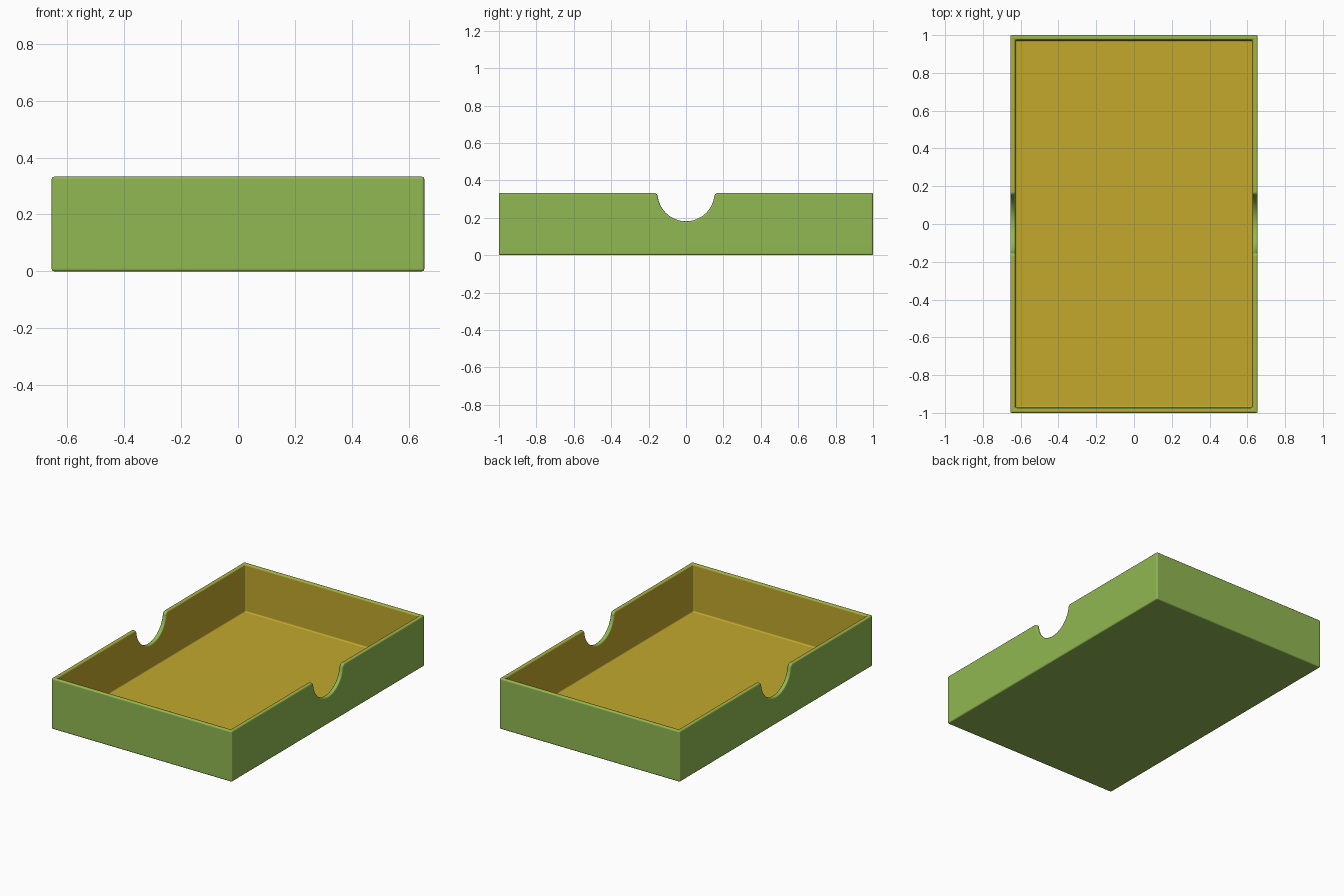
import bpy, bmesh
from math import sin, cos, pi, sqrt, asin

cube = bpy.data.objects.get("Cube")
if cube:
    bpy.data.objects.remove(cube, do_unlink=True)

HX, HY, H = 0.655, 1.0, 0.333     # half width, half length, height
WALL, FLOOR = 0.027, 0.022
NOTCH_R, LIP_R = 0.152, 0.022     # thumb notch and its rounded lips
BEVEL = 0.009


def material(name, rgb):
    m = bpy.data.materials.new(name)
    m.use_nodes = True
    m.diffuse_color = (*rgb, 1)
    m.node_tree.nodes["Principled BSDF"].inputs["Base Color"].default_value = (*rgb, 1)
    return m


def prism(name, profile, half_width):
    """Extrude a closed (y, z) outline along x."""
    bm = bmesh.new()
    face = bm.faces.new([bm.verts.new((-half_width, y, z)) for y, z in profile])
    out = bmesh.ops.extrude_face_region(bm, geom=[face])
    moved = [g for g in out["geom"] if isinstance(g, bmesh.types.BMVert)]
    bmesh.ops.translate(bm, verts=moved, vec=(2 * half_width, 0, 0))
    bmesh.ops.recalc_face_normals(bm, faces=bm.faces)
    mesh = bpy.data.meshes.new(name)
    bm.to_mesh(mesh)
    bm.free()
    obj = bpy.data.objects.new(name, mesh)
    bpy.context.collection.objects.link(obj)
    return obj


green = material("green shell", (0.283, 0.48, 0.084))
mustard = material("mustard lining", (0.539, 0.393, 0.027))

# Half of the notch outline: rounded lip, then arc down to the middle
lip_y = sqrt((NOTCH_R + LIP_R) ** 2 - LIP_R ** 2)
drop = asin(LIP_R / (NOTCH_R + LIP_R))
half = []
for i in range(7):
    a = pi / 2 + (pi / 2 - drop) * i / 6
    half.append((lip_y + LIP_R * cos(a), H - LIP_R + LIP_R * sin(a)))
for i in range(1, 15):
    a = drop + (pi / 2 - drop) * i / 14
    half.append((NOTCH_R * cos(a), H - NOTCH_R * sin(a)))
notch = half + [(-y, z) for y, z in reversed(half[:-1])]

# Solid tray block with the notch running across, then the cavity cutter
block = prism("tray_block", [(-HY, 0), (HY, 0), (HY, H)] + notch + [(-HY, H)], HX)
iy = HY - WALL
cavity = prism("cavity_cutter", [(-iy, FLOOR), (iy, FLOOR), (iy, 1), (-iy, 1)], HX - WALL)
cavity.hide_render = True

cut = block.modifiers.new("Cavity", "BOOLEAN")
cut.operation = "DIFFERENCE"
cut.solver = "EXACT"
cut.object = cavity
soft = block.modifiers.new("Soft edges", "BEVEL")
soft.width = BEVEL
soft.segments = 3
soft.limit_method = "ANGLE"
soft.angle_limit = 0.8
soft.use_clamp_overlap = False

# Bake the modifiers and drop the helpers
bpy.context.view_layer.update()
deps = bpy.context.evaluated_depsgraph_get()
mesh = bpy.data.meshes.new_from_object(block.evaluated_get(deps))
for helper in (block, cavity):
    bpy.data.objects.remove(helper, do_unlink=True)
tray = bpy.data.objects.new("tray", mesh)
bpy.context.collection.objects.link(tray)

# Lining colour on every face that bounds the cavity
mesh.materials.clear()
mesh.materials.append(green)
mesh.materials.append(mustard)
for p in mesh.polygons:
    c = p.center
    inside = abs(c.x) < HX - WALL + 0.001 and abs(c.y) < iy + 0.001 and c.z > FLOOR / 2
    p.material_index = 1 if inside else 0

bpy.ops.object.select_all(action="DESELECT")
tray.select_set(True)
bpy.context.view_layer.objects.active = tray
bpy.ops.object.shade_smooth_by_angle(angle=0.8)
flat = tray.modifiers.new("Flat sides", "WEIGHTED_NORMAL")
flat.keep_sharp = True
